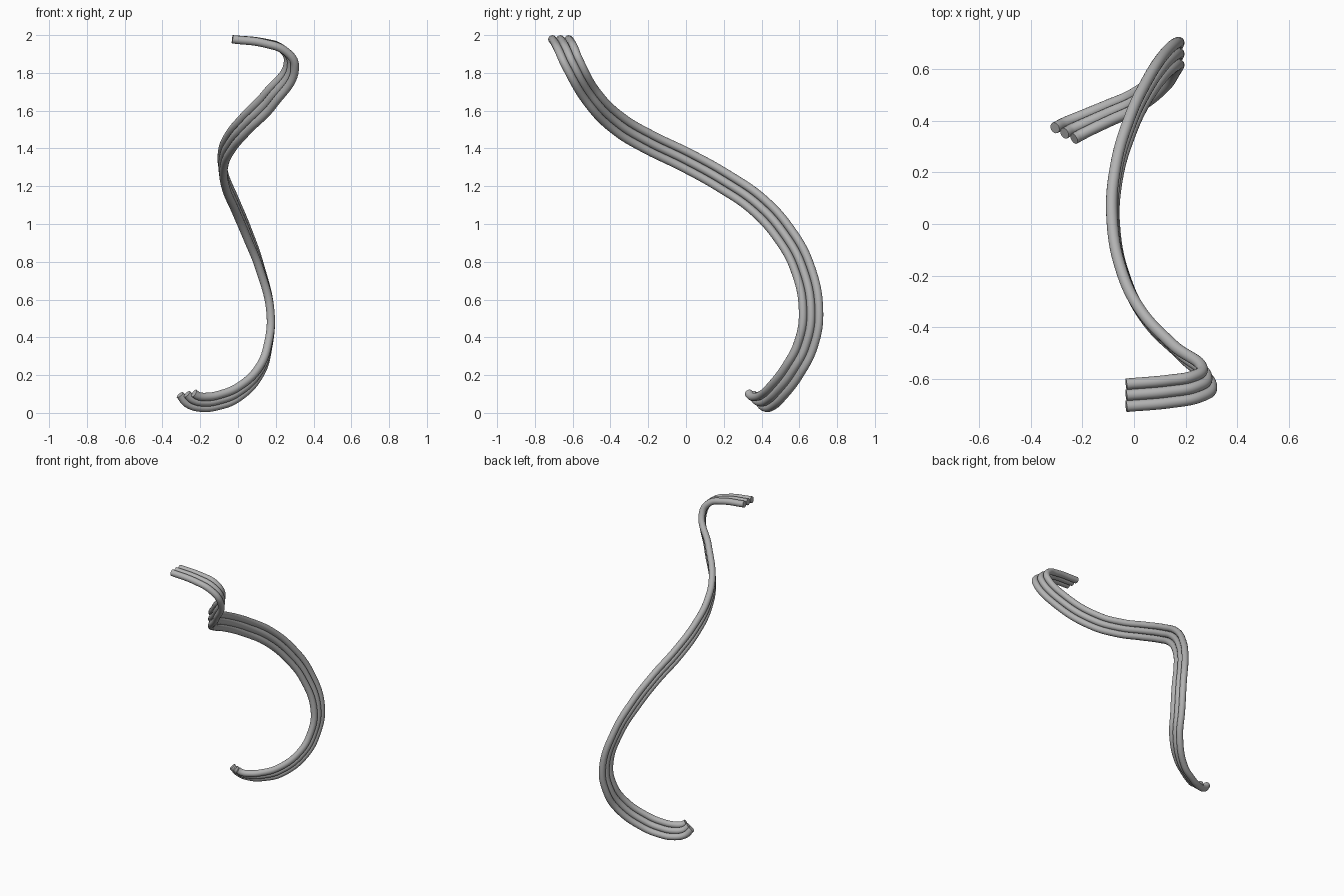
import bpy
from mathutils import Vector

if "Cube" in bpy.data.objects:
    bpy.data.objects.remove(bpy.data.objects["Cube"], do_unlink=True)

TUBE_RADIUS = 0.022
TUBE_SPACING = 0.043

# Plain grey for the whole ribbon
grey = bpy.data.materials.new("plain grey")
grey.use_nodes = True
grey_value = (0.45, 0.45, 0.45, 1)
grey.diffuse_color = grey_value
for node in grey.node_tree.nodes:
    if node.type == 'BSDF_PRINCIPLED':
        node.inputs["Base Color"].default_value = grey_value

# Ribbon centre line, from the top end to the bottom end:
# centre point, then the direction across the ribbon
STATIONS = [
    ((-.03, -.665, 1.978), (0, 1, 0)),
    ((.14, -.65, 1.958), (-.05, 1, .05)),
    ((.24, -.632, 1.922), (-.3, .9, .2)),
    ((.283, -.602, 1.853), (-.42, .86, .3)),
    ((.17, -.493, 1.665), (-.45, .55, .7)),
    ((.035, -.351, 1.525), (-.3, .5, .8)),
    ((-.04, -.2, 1.435), (-.2, .44, .88)),
    ((-.08, 0, 1.338), (-.12, .46, .88)),
    ((-.068, .2, 1.227), (-.08, .55, .83)),
    ((-.015, .383, 1.1), (-.05, .68, .73)),
    ((.05, .52, .947), (0, .82, .57)),
    ((.115, .615, .773), (0, .95, .3)),
    ((.172, .662, .53), (0, 1, 0)),
    ((.16, .634, .36), (0, .97, -.25)),
    ((.115, .565, .225), (.03, .88, -.47)),
    ((0, .475, .108), (-.1, .68, -.73)),
    ((-.1, .43, .067), (-.2, .66, -.72)),
    ((-.18, .395, .056), (-.35, .64, -.66)),
    ((-.24, .368, .07), (-.65, .56, -.45)),
    ((-.27, .352, .1), (-.85, .48, -.1)),
]


def make_tube(name, side):
    """Sweep one round tube along the ribbon, shifted across it by side."""
    path = bpy.data.curves.new(name, 'CURVE')
    path.dimensions = '3D'
    path.bevel_depth = TUBE_RADIUS
    path.bevel_resolution = 6
    path.resolution_u = 12
    path.use_fill_caps = True
    spline = path.splines.new('BEZIER')
    spline.bezier_points.add(len(STATIONS) - 1)
    for point, (centre, across) in zip(spline.bezier_points, STATIONS):
        offset = Vector(across).normalized() * TUBE_SPACING * side
        point.co = Vector(centre) + offset
        point.handle_left_type = point.handle_right_type = 'AUTO'
    path.materials.append(grey)
    tube = bpy.data.objects.new(name, path)
    bpy.context.collection.objects.link(tube)

    # Turn into a mesh with smooth sides and sharp end caps
    bpy.ops.object.select_all(action='DESELECT')
    tube.select_set(True)
    bpy.context.view_layer.objects.active = tube
    bpy.ops.object.convert(target='MESH')
    bpy.ops.object.shade_smooth_by_angle()


# Three tubes lying side by side
for tube_name, tube_side in (("inner_tube", -1), ("middle_tube", 0), ("outer_tube", 1)):
    make_tube(tube_name, tube_side)
